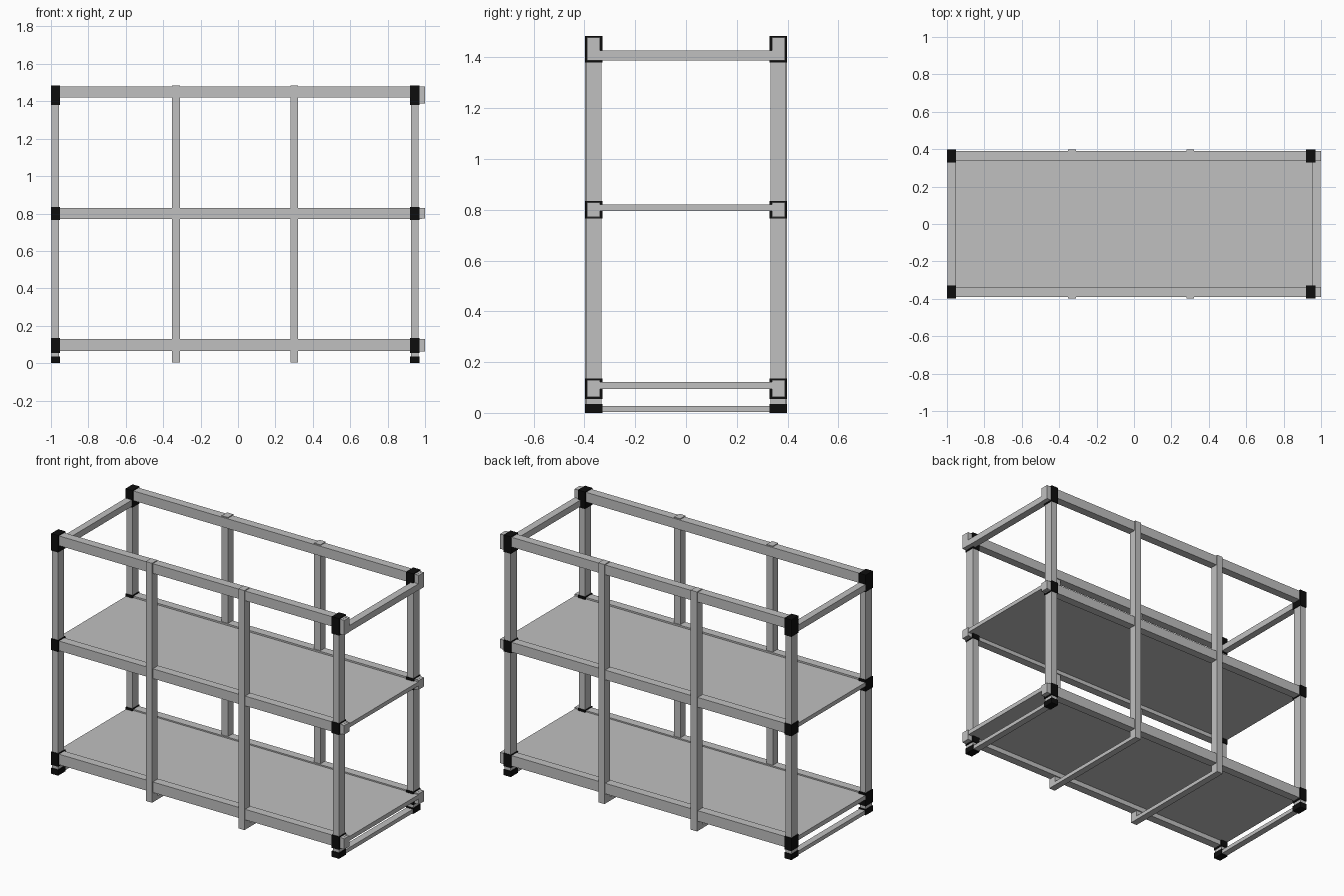
import bpy

cube = bpy.data.objects.get("Cube")
if cube:
    bpy.data.objects.remove(cube, do_unlink=True)


def material(name, value):
    m = bpy.data.materials.new(name)
    m.use_nodes = True
    colour = (value, value, value, 1)
    m.diffuse_color = colour
    m.node_tree.nodes["Principled BSDF"].inputs["Base Color"].default_value = colour
    return m


grey = material("light_grey_metal", 0.53)
black = material("black_plastic", 0.004)


def box(name, x, y, z, mat=grey):
    """Box from (low, high) limits on each axis."""
    limits = (x, y, z)
    bpy.ops.mesh.primitive_cube_add(size=1, location=[(a + b) / 2 for a, b in limits])
    o = bpy.context.object
    o.name = name
    o.scale = [b - a for a, b in limits]
    bpy.ops.object.transform_apply(location=False, rotation=False, scale=True)
    o.data.materials.append(mat)
    return o


def sided(side, low, high):
    return (low, high) if side > 0 else (-high, -low)


TOP = 1.485
# Height spans of the long rails, and of the corner fittings around them
levels = {
    "lower": ((0.065, 0.13), (0.055, 0.135)),
    "middle": ((0.77, 0.83), (0.765, 0.835)),
    "upper": ((1.42, 1.48), (1.38, TOP)),
}
ends = {"right": (-1.0, -0.952), "left": (0.92, 0.97)}
dividers = {"right": (-0.353, -0.31), "left": (0.28, 0.322)}

for face, s in (("front", -1), ("back", 1)):
    # Long rails
    for level, (rail, fitting) in levels.items():
        box(f"{level}_{face}_rail", (-0.99, 0.985), sided(s, 0.338, 0.39), rail)
        # Corner fittings and the exposed end plates
        for end, span in ends.items():
            box(f"{level}_{face}_{end}_fitting", span, sided(s, 0.328, 0.398), fitting, black)
        box(f"{level}_{face}_end_plate", (0.965, 1.0), sided(s, 0.338, 0.39),
            (fitting[0] + 0.008, fitting[1] - 0.006))
    # Corner posts and feet
    for end, (a, b) in ends.items():
        box(f"{face}_{end}_post", (a + 0.004, b - 0.004), sided(s, 0.333, 0.393), (0.01, 1.47))
        box(f"{face}_{end}_foot", (a, b), sided(s, 0.328, 0.398), (0, 0.035), black)
    # Intermediate posts
    for end, span in dividers.items():
        box(f"{face}_{end}_divider_post", span, sided(s, 0.345, 0.397), (0.005, TOP))

# Shelf panels
box("lower_shelf", (-0.997, 0.997), (-0.388, 0.388), (0.095, 0.122))
box("middle_shelf", (-0.997, 0.997), (-0.388, 0.388), (0.795, 0.82))

# Upper end rails
for end, span in {"right": (-0.998, -0.955), "left": (0.952, 0.998)}.items():
    box(f"upper_{end}_end_rail", span, (-0.36, 0.36), (1.388, 1.427))

# Floor level cross bars
for end, (a, b) in ends.items():
    box(f"{end}_floor_bar", (a + 0.004, b - 0.004), (-0.36, 0.36), (0.004, 0.028))
for end, span in dividers.items():
    box(f"{end}_divider_floor_bar", span, (-0.397, 0.397), (0.004, 0.028))
